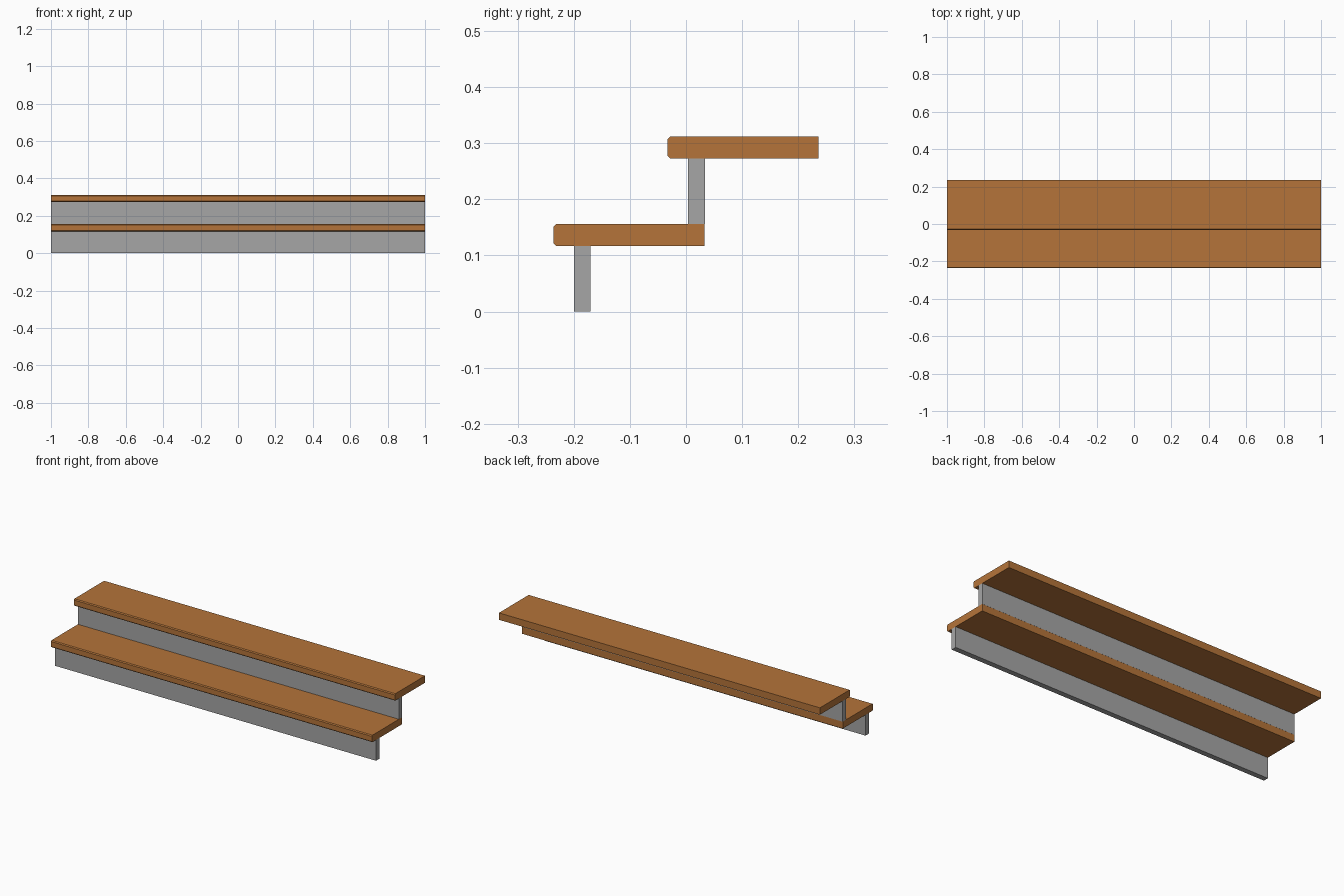
import bpy
import bmesh

if "Cube" in bpy.data.objects:
    bpy.data.objects.remove(bpy.data.objects["Cube"])


def material(name, rgb):
    m = bpy.data.materials.new(name)
    m.diffuse_color = (*rgb, 1.0)
    m.use_nodes = True
    m.node_tree.nodes["Principled BSDF"].inputs["Base Color"].default_value = m.diffuse_color
    return m


wood = material("warm_wood", (0.46, 0.175, 0.042))
grey = material("riser_grey", (0.38, 0.38, 0.38))


def extrude_profile(name, pts, mat, half=1.0):
    """Extrude a (y, z) profile along x, from -half to +half."""
    bm = bmesh.new()
    face = bm.faces.new([bm.verts.new((-half, y, z)) for y, z in pts])
    ext = bmesh.ops.extrude_face_region(bm, geom=[face])
    verts = [g for g in ext["geom"] if isinstance(g, bmesh.types.BMVert)]
    bmesh.ops.translate(bm, verts=verts, vec=(2 * half, 0, 0))
    bmesh.ops.recalc_face_normals(bm, faces=bm.faces)
    me = bpy.data.meshes.new(name)
    bm.to_mesh(me)
    bm.free()
    me.materials.append(mat)
    ob = bpy.data.objects.new(name, me)
    bpy.context.collection.objects.link(ob)


def rect(y0, y1, z0, z1):
    return [(y0, z0), (y1, z0), (y1, z1), (y0, z1)]


def tread(y0, y1, z0, z1, c=0.005):
    # board with a small chamfer on both edges of the front nosing
    return [(y0 + c, z0), (y1, z0), (y1, z1), (y0 + c, z1),
            (y0, z1 - c), (y0, z0 + c)]


# Two steps: each a riser below an overhanging tread
STEP_Y, STEP_Z = 0.2035, 0.156
for i, label in enumerate(("lower", "upper")):
    dy, dz = i * STEP_Y, i * STEP_Z
    bottom = 0.0 if i == 0 else 0.156
    extrude_profile(label + "_riser",
                    rect(-0.2 + dy, -0.17 + dy, bottom, 0.117 + dz), grey) 
    extrude_profile(label + "_tread",
                    tread(-0.2365 + dy, 0.033 + dy, 0.117 + dz, 0.156 + dz), wood)
